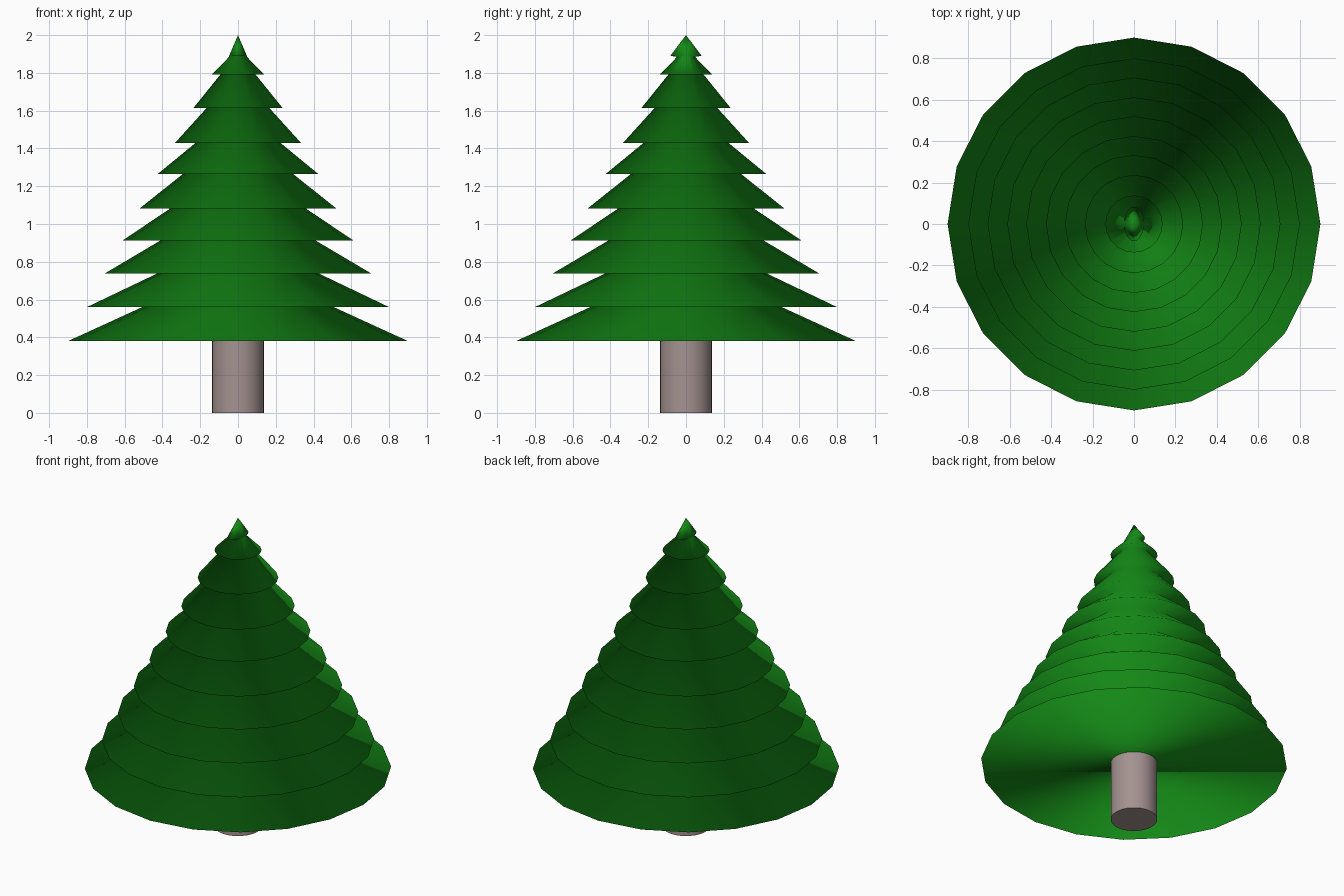
import bpy, bmesh
from math import cos, sin, pi, radians

if "Cube" in bpy.data.objects:
    bpy.data.objects.remove(bpy.data.objects["Cube"])

SIDES = 20


def material(name, color):
    m = bpy.data.materials.new(name)
    m.diffuse_color = color
    m.use_nodes = True
    m.node_tree.nodes["Principled BSDF"].inputs["Base Color"].default_value = m.diffuse_color
    return m


# Trunk
bpy.ops.mesh.primitive_cylinder_add(vertices=32, radius=0.137, depth=0.38, location=(0, 0, 0.19))
trunk = bpy.context.object
trunk.name = "trunk"
trunk.data.materials.append(material("bark", (0.37, 0.29, 0.28, 1)))
bpy.ops.object.shade_smooth_by_angle(angle=radians(40))

# Foliage tiers: (rim radius, rim height, radius at top, height at top)
tiers = [
    (0.90, 0.38, 0.507, 0.56),
    (0.80, 0.56, 0.43, 0.737),
    (0.707, 0.737, 0.41, 0.913),
    (0.612, 0.912, 0.355, 1.085),
    (0.52, 1.083, 0.285, 1.27),
    (0.425, 1.265, 0.22, 1.433),
    (0.333, 1.43, 0.165, 1.615),
    (0.237, 1.613, 0.09, 1.795),
    (0.138, 1.792, 0.047, 1.885),
]

# One continuous skin: rim, neck, rim, neck ... then an oval tip
rings = []
for rim, z0, neck, z1 in tiers:
    rings += [(rim, rim, z0), (neck, neck, z1)]
rings.append((0.047, 0.083, 1.89))

bm = bmesh.new()
loops = []
for rx, ry, z in rings:
    loops.append([bm.verts.new((rx * cos(2 * pi * i / SIDES), ry * sin(2 * pi * i / SIDES), z))
                  for i in range(SIDES)])
for lo, hi in zip(loops, loops[1:]):
    for i in range(SIDES):
        j = (i + 1) % SIDES
        bm.faces.new((lo[i], lo[j], hi[j], hi[i]))
bm.faces.new(loops[0][::-1])
tip = bm.verts.new((0, 0, 2.0))
for i in range(SIDES):
    bm.faces.new((loops[-1][i], loops[-1][(i + 1) % SIDES], tip))
for f in bm.faces:
    f.smooth = True

mesh = bpy.data.meshes.new("foliage")
bm.to_mesh(mesh)
bm.free()
foliage = bpy.data.objects.new("foliage", mesh)
bpy.context.collection.objects.link(foliage)
mesh.materials.append(material("needles", (0.007, 0.25, 0.008, 1)))
